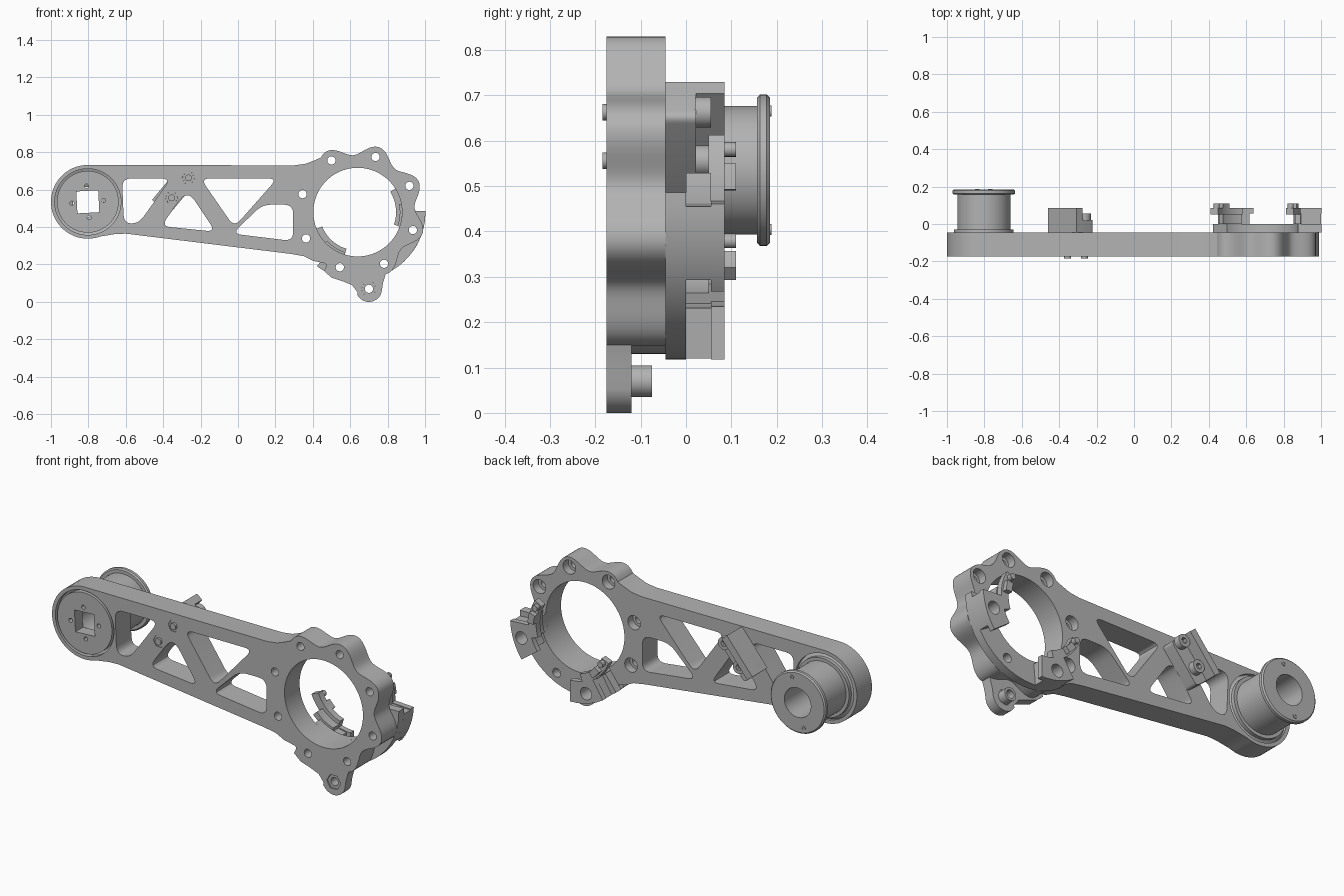
import bpy, bmesh
from math import sin, cos, radians, pi
from mathutils import Vector

if "Cube" in bpy.data.objects:
    bpy.data.objects.remove(bpy.data.objects["Cube"])

GREY = (0.45, 0.45, 0.45, 1)
mat = bpy.data.materials.new("plain grey")
mat.use_nodes = True
mat.diffuse_color = GREY
mat.node_tree.nodes["Principled BSDF"].inputs["Base Color"].default_value = GREY

HUB = (-0.803, 0.535)      # spool axis in x, z
RING = (0.64, 0.48)        # bore axis in x, z
FRONT, BACK, STEP = -0.175, -0.045, -0.09


def finish(ob):
    """Weld, colour and shade one part."""
    bm = bmesh.new()
    bm.from_mesh(ob.data)
    bmesh.ops.remove_doubles(bm, verts=bm.verts, dist=1e-5)
    bmesh.ops.recalc_face_normals(bm, faces=bm.faces)
    bm.to_mesh(ob.data)
    bm.free()
    ob.data.materials.clear()
    ob.data.materials.append(mat)
    bpy.ops.object.select_all(action='DESELECT')
    ob.select_set(True)
    bpy.context.view_layer.objects.active = ob
    bpy.ops.object.shade_smooth_by_angle(angle=radians(30))
    return ob


def prism(name, outline, y0, y1, holes=()):
    """Extrude an x-z outline with holes between two depths."""
    cu = bpy.data.curves.new(name, 'CURVE')
    cu.dimensions = '2D'
    cu.fill_mode = 'BOTH'
    cu.extrude = (y1 - y0) / 2
    for pts in (outline, *holes):
        sp = cu.splines.new('POLY')
        sp.points.add(len(pts) - 1)
        for p, (x, z) in zip(sp.points, pts):
            p.co = (x, z, 0, 1)
        sp.use_cyclic_u = True
    tmp = bpy.data.objects.new(name + "_outline", cu)
    bpy.context.collection.objects.link(tmp)
    bpy.context.view_layer.update()
    me = bpy.data.meshes.new_from_object(
        tmp.evaluated_get(bpy.context.evaluated_depsgraph_get()))
    bpy.data.objects.remove(tmp)
    for v in me.vertices:
        x, z, d = v.co
        v.co = (x, (y0 + y1) / 2 - d, z)
    me.name = name
    ob = bpy.data.objects.new(name, me)
    bpy.context.collection.objects.link(ob)
    return finish(ob)


def lathe(name, centre, profile, n=64):
    """Revolve a closed (radius, y) profile about a y axis."""
    bm = bmesh.new()
    rings = [[bm.verts.new((centre[0] + r * cos(2 * pi * i / n), y,
                            centre[1] + r * sin(2 * pi * i / n)))
              for r, y in profile] for i in range(n)]
    for i in range(n):
        a, b = rings[i], rings[(i + 1) % n]
        for j in range(len(profile)):
            k = (j + 1) % len(profile)
            bm.faces.new((a[j], a[k], b[k], b[j]))
    me = bpy.data.meshes.new(name)
    bm.to_mesh(me)
    bm.free()
    ob = bpy.data.objects.new(name, me)
    bpy.context.collection.objects.link(ob)
    return finish(ob)


def polar(c, r, deg):
    return (c[0] + r * cos(radians(deg)), c[1] + r * sin(radians(deg)))


def arc(c, r, a0, a1, n=24):
    return [polar(c, r, a0 + (a1 - a0) * i / n) for i in range(n + 1)]


def circle(c, r, n=32):
    return [polar(c, r, 360 * i / n) for i in range(n)]


def sector(r0, r1, a0, a1):
    return arc(RING, r1, a0, a1) + arc(RING, r0, a1, a0)


def rounded(pts, size=0.05, n=6):
    """Soften every corner of a polygon."""
    out = []
    for i, p in enumerate(pts):
        p, a, b = Vector(p), Vector(pts[i - 1]), Vector(pts[(i + 1) % len(pts)])
        s = p + (a - p).normalized() * min(size, 0.45 * (a - p).length)
        e = p + (b - p).normalized() * min(size, 0.45 * (b - p).length)
        for k in range(n + 1):
            t = k / n
            out.append(tuple(s * (1 - t) ** 2 + p * 2 * t * (1 - t) + e * t * t))
    return out


def scallop(a0, a1, n, inset=0.0):
    out = []
    for i in range(n + 1):
        a = a0 + (a1 - a0) * i / n
        r = 0.335 + 0.03 * cos(radians(8 * (a + 18))) - inset
        out.append(polar(RING, r, a))
    return out


# Arm body: scalloped ring, tapering beam and rounded hub end
bolts = [polar(RING, 0.31, -18 + 45 * k) for k in range(8)]
body = ([(-0.66, 0.362), (-0.60, 0.365), (0.28, 0.257), (0.35, 0.245), (0.40, 0.22)]
        + scallop(-122, 124, 120)
        + [(0.41, 0.757), (0.36, 0.738), (0.30, 0.73)]
        + arc(HUB, 0.197, 90, 290, 40))
windows = [rounded(w) for w in (
    [(-0.62, 0.66), (-0.36, 0.66), (-0.53, 0.42), (-0.61, 0.42)],
    [(-0.295, 0.57), (-0.25, 0.57), (-0.12, 0.375), (-0.41, 0.405)],
    [(-0.20, 0.66), (0.21, 0.66), (-0.02, 0.40)],
    [(0.13, 0.52), (0.295, 0.52), (0.295, 0.325), (-0.03, 0.365)])]
common = windows + [circle(RING, 0.237, 80), circle(HUB, 0.177, 64)]
screws = [(-0.355, 0.556), (-0.265, 0.663)]
prism("arm_front", body, FRONT, STEP, common + [circle(b, 0.022, 24) for b in bolts]
      + [circle(s, 0.034, 6) for s in screws])
prism("arm_back", body, STEP, BACK, common + [circle(b, 0.038, 24) for b in bolts])

# Thin lower tab with its nut and boss
TAB = (0.70, 0.07)
tab = ([(0.46, 0.165), (0.50, 0.13), (0.56, 0.11), (0.61, 0.09), (0.64, 0.05)]
       + arc(TAB, 0.07, 205, 345, 20)
       + [(0.775, 0.10), (0.79, 0.15)] + scallop(-63, -120, 28, 0.004))
prism("lower_tab", tab, FRONT, -0.12, [circle(TAB, 0.042, 6)])
prism("tab_nut", circle(TAB, 0.0415, 6), -0.168, -0.12, [circle(TAB, 0.022)])
prism("tab_boss", circle(TAB, 0.035), -0.12, -0.075, [circle(TAB, 0.022)])

# Spool: drive plate, hollow drum and flanges
square = [polar(HUB, 0.083, 48 + 90 * k) for k in range(4)]
pins = [circle(polar(HUB, 0.085, 5 + 90 * k), 0.011, 16) for k in range(4)]
prism("spool_drive_plate", circle(HUB, 0.165, 64), FRONT, -0.11, [square] + pins)
lathe("spool_drum", HUB, [
    (0.08, -0.11), (0.177, -0.15), (0.177, -0.06), (0.16, -0.05), (0.16, -0.03),
    (0.142, -0.03), (0.142, 0.157), (0.160, 0.157), (0.167, 0.163),
    (0.167, 0.178), (0.160, 0.185), (0.08, 0.185)])
for a in (75, 255):
    lathe("spool_flange_pin", polar(HUB, 0.135, a),
          [(0.006, 0.18), (0.012, 0.18), (0.012, 0.188), (0.006, 0.188)], 16)

# Stepped block on the beam, with two screws through it
corner, along, across = Vector((-0.46, 0.545)), Vector((0.64, 0.77)), Vector((0.77, -0.64))


def slab(a, b):
    return [tuple(corner + along * i + across * j)
            for i, j in ((0, 0), (0, b), (a, b), (a, 0))]


prism("block_base", rounded(slab(0.24, 0.12), 0.02), BACK, 0.022)
prism("block_wall", slab(0.24, 0.04), BACK, 0.085)
for s in screws:
    prism("block_nut", circle(s, 0.0335, 6), -0.172, STEP)
    prism("block_screw", circle(s, 0.018, 24), -0.184, -0.04)
    prism("block_screw_head", circle(s, 0.034), 0.02, 0.055, [circle(s, 0.017, 6)])
    prism("block_screw_socket", circle(s, 0.018, 6), 0.02, 0.035)

# Curved bracket behind the ring
prism("rear_bracket", sector(0.237, 0.362, -127, 1), BACK, 0.0,
      [circle(bolts[k], 0.024, 24) for k in (0, 6, 7)])

# Pair of mirrored clamps at the bracket ends
AXIS = -63
for side, s, bolt in (("left", 1, bolts[0]), ("right", -1, bolts[6])):
    def seg(r0, r1, a0, a1):
        return sector(r0, r1, AXIS + s * a0, AXIS + s * a1)
    hole = [circle(bolt, 0.034, 24)]
    prism(side + "_clamp_foot", seg(0.25, 0.362, 32, 59), 0.0, 0.055, hole)
    prism(side + "_clamp_head", seg(0.245, 0.362, 27, 60), 0.055, 0.085, hole)
    prism(side + "_clamp_web", seg(0.225, 0.255, 44, 74), 0.0, 0.055)
    prism(side + "_clamp_finger", seg(0.205, 0.25, 44, 95), 0.05, 0.085)
    prism(side + "_clamp_nub", seg(0.205, 0.24, 66, 80), 0.085, 0.11)
    prism(side + "_clamp_pin", circle(polar(RING, 0.222, AXIS + s * 90), 0.016, 20),
          0.085, 0.11)
